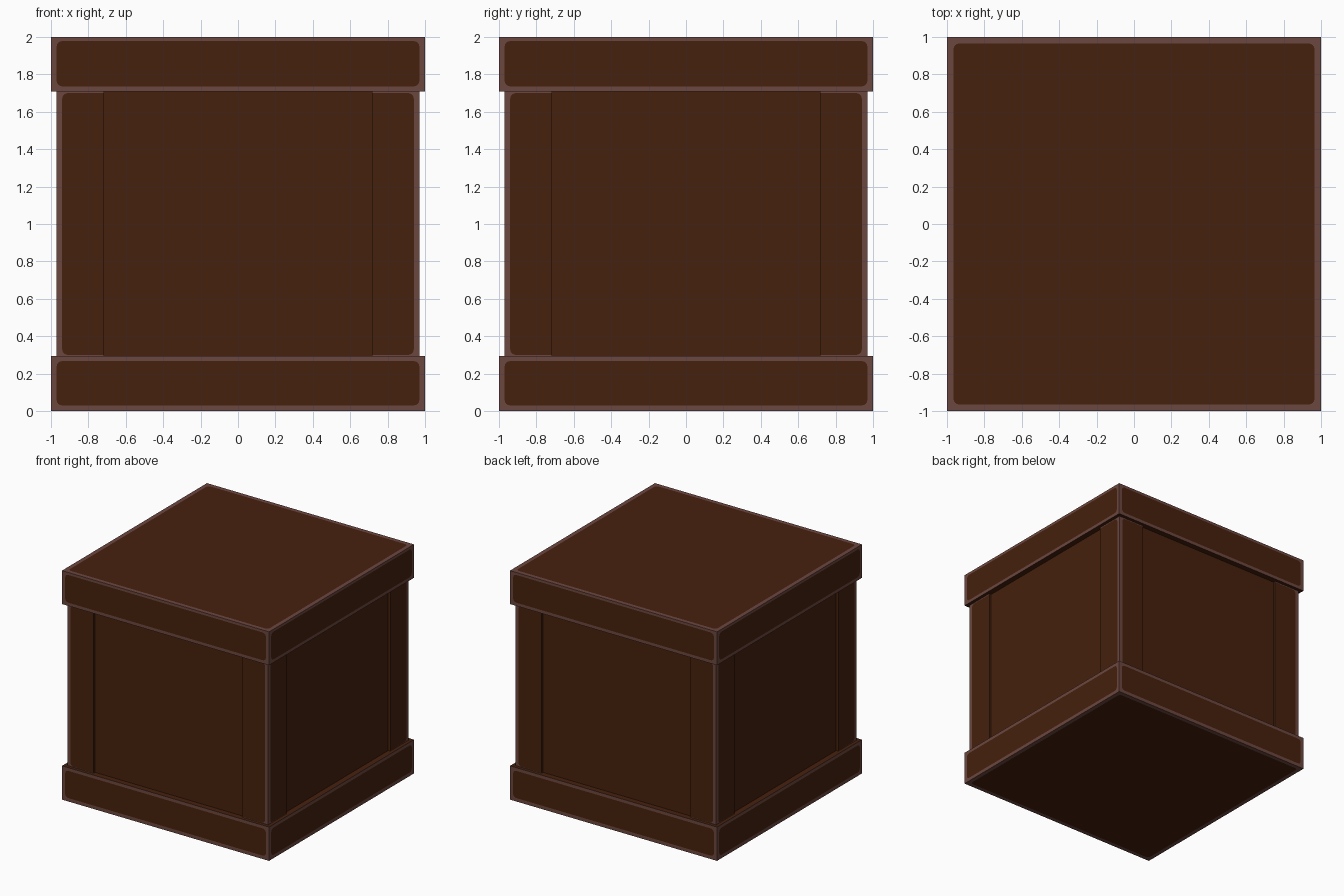
import bpy, bmesh, math
from mathutils import Matrix

if "Cube" in bpy.data.objects:
    bpy.data.objects.remove(bpy.data.objects["Cube"])


def material(name, rgb):
    m = bpy.data.materials.new(name)
    m.diffuse_color = (*rgb, 1.0)
    m.use_nodes = True
    m.node_tree.nodes["Principled BSDF"].inputs["Base Color"].default_value = m.diffuse_color
    return m


MATS = [material("dark brown wood", (0.0610, 0.0148, 0.0040)),
        material("worn edge brown", (0.150, 0.0625, 0.0505))]
RADIUS = 0.03


def trimmed_face(bm, place, lo, hi, margins, flip):
    """Rectangle with an edge border and a rounded inner field."""
    def add(pts, mat):
        vs = [bm.verts.new(place(p)) for p in pts]
        f = bm.faces.new(vs[::-1] if flip else vs)
        f.material_index = mat

    (u0, v0), (u1, v1) = lo, hi
    outer = [(u0, v0), (u1, v0), (u1, v1), (u0, v1)]
    if margins is None:
        add(outer, 0)
        return
    ml, mr, mb, mt = margins
    inner = [(u0 + ml, v0 + mb), (u1 - mr, v0 + mb), (u1 - mr, v1 - mt), (u0 + ml, v1 - mt)]
    side = [mb, mr, mt, ml]          # border width after each corner
    toward = [(1, 1), (-1, 1), (-1, -1), (1, -1)]
    arcs = []
    for k in range(4):
        (x, y), (sx, sy) = inner[k], toward[k]
        if side[k] == 0 or side[k - 1] == 0:
            arcs.append([(x, y)])
            continue
        cx, cy = x + sx * RADIUS, y + sy * RADIUS
        a0 = math.pi + k * math.pi / 2
        arcs.append([(cx + RADIUS * math.cos(a0 + i * math.pi / 8),
                      cy + RADIUS * math.sin(a0 + i * math.pi / 8)) for i in range(5)])
    add([p for arc in arcs for p in arc], 0)
    for k in range(4):
        n = (k + 1) % 4
        for a, b in zip(arcs[k], arcs[k][1:]):
            add([outer[k], b, a], 1)
        if side[k] > 0:
            add([outer[k], outer[n], arcs[n][0], arcs[k][-1]], 1)


def box(name, lo, hi, trims, turn=0):
    """Box; trims maps (axis, sign) to border widths, turn is quarter turns about z."""
    bm = bmesh.new()
    for a in range(3):
        u, v = (a + 1) % 3, (a + 2) % 3
        for s in (-1, 1):
            def place(p, a=a, u=u, v=v, s=s):
                co = [0, 0, 0]
                co[a], co[u], co[v] = (hi if s > 0 else lo)[a], p[0], p[1]
                return co
            trimmed_face(bm, place, (lo[u], lo[v]), (hi[u], hi[v]), trims.get((a, s)), s < 0)
    bmesh.ops.remove_doubles(bm, verts=bm.verts[:], dist=1e-5)
    bmesh.ops.transform(bm, matrix=Matrix.Rotation(turn * math.pi / 2, 4, 'Z'), verts=bm.verts[:])
    me = bpy.data.meshes.new(name)
    bm.to_mesh(me)
    bm.free()
    for m in MATS:
        me.materials.append(m)
    ob = bpy.data.objects.new(name, me)
    bpy.context.collection.objects.link(ob)


def band_trims(bottom, top):
    t = {}
    for s in (-1, 1):
        t[(0, s)] = (0.03, 0.03, bottom, top)
        t[(1, s)] = (bottom, top, 0.03, 0.03)
    return t


CAP = (0.035,) * 4

# lid and base bands
box("lid_band", (-1, -1, 1.708), (1, 1, 2), {**band_trims(0.028, 0.022), (2, 1): CAP})
box("base_band", (-1, -1, 0), (1, 1, 0.295), {**band_trims(0.03, 0.028), (2, -1): CAP})

# recessed side panels
box("side_panels", (-0.95, -0.95, 0.28), (0.95, 0.95, 1.72), {})

# four corner posts, bordered along their outer edges only
for i in range(4):
    box(f"corner_post_{i + 1}", (0.716, 0.716, 0.27), (0.97, 0.97, 1.73),
        {(0, 1): (0, 0.03, 0.03, 0.03), (1, 1): (0.03, 0.03, 0, 0.03)}, turn=i)
